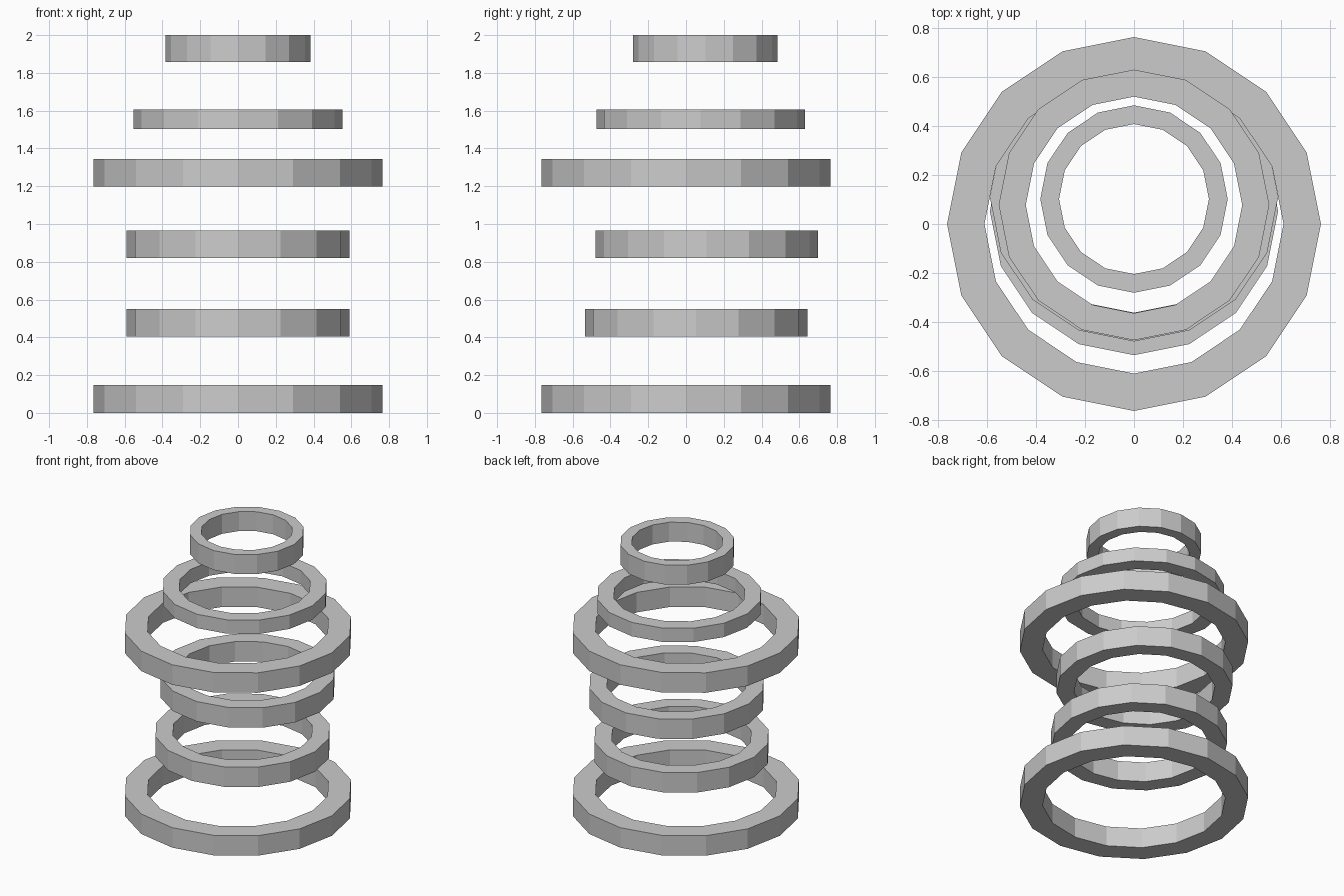
import bpy, bmesh
from math import cos, sin, pi

if "Cube" in bpy.data.objects:
    bpy.data.objects.remove(bpy.data.objects["Cube"])

SIDES = 16


def ring(name, radius, y, z0, z1):
    """Flat-faced square-section ring; the hole is 80% of the outer radius."""
    inner = radius * 0.8
    section = [(radius, z0), (radius, z1), (inner, z1), (inner, z0)]
    bm = bmesh.new()
    loops = []
    for i in range(SIDES):
        a = 2 * pi * i / SIDES
        loops.append([bm.verts.new((r * cos(a), r * sin(a), z)) for r, z in section])
    for i in range(SIDES):
        p, q = loops[i], loops[(i + 1) % SIDES]
        for k in range(4):
            m = (k + 1) % 4
            bm.faces.new((p[k], q[k], q[m], p[m]))
    bmesh.ops.recalc_face_normals(bm, faces=bm.faces)
    mesh = bpy.data.meshes.new(name)
    bm.to_mesh(mesh)
    bm.free()
    obj = bpy.data.objects.new(name, mesh)
    obj.location.y = y
    bpy.context.collection.objects.link(obj)


# Stack from the ground up: name, outer radius, y offset, bottom, top
for spec in [
    ("base_ring", 0.764, 0.0, 0.0, 0.147),
    ("lower_ring", 0.589, 0.053, 0.404, 0.551),
    ("middle_ring", 0.589, 0.109, 0.819, 0.966),
    ("wide_ring", 0.764, 0.0, 1.198, 1.345),
    ("upper_ring", 0.553, 0.078, 1.504, 1.606),
    ("top_ring", 0.383, 0.102, 1.857, 2.0),
]:
    ring(*spec)
